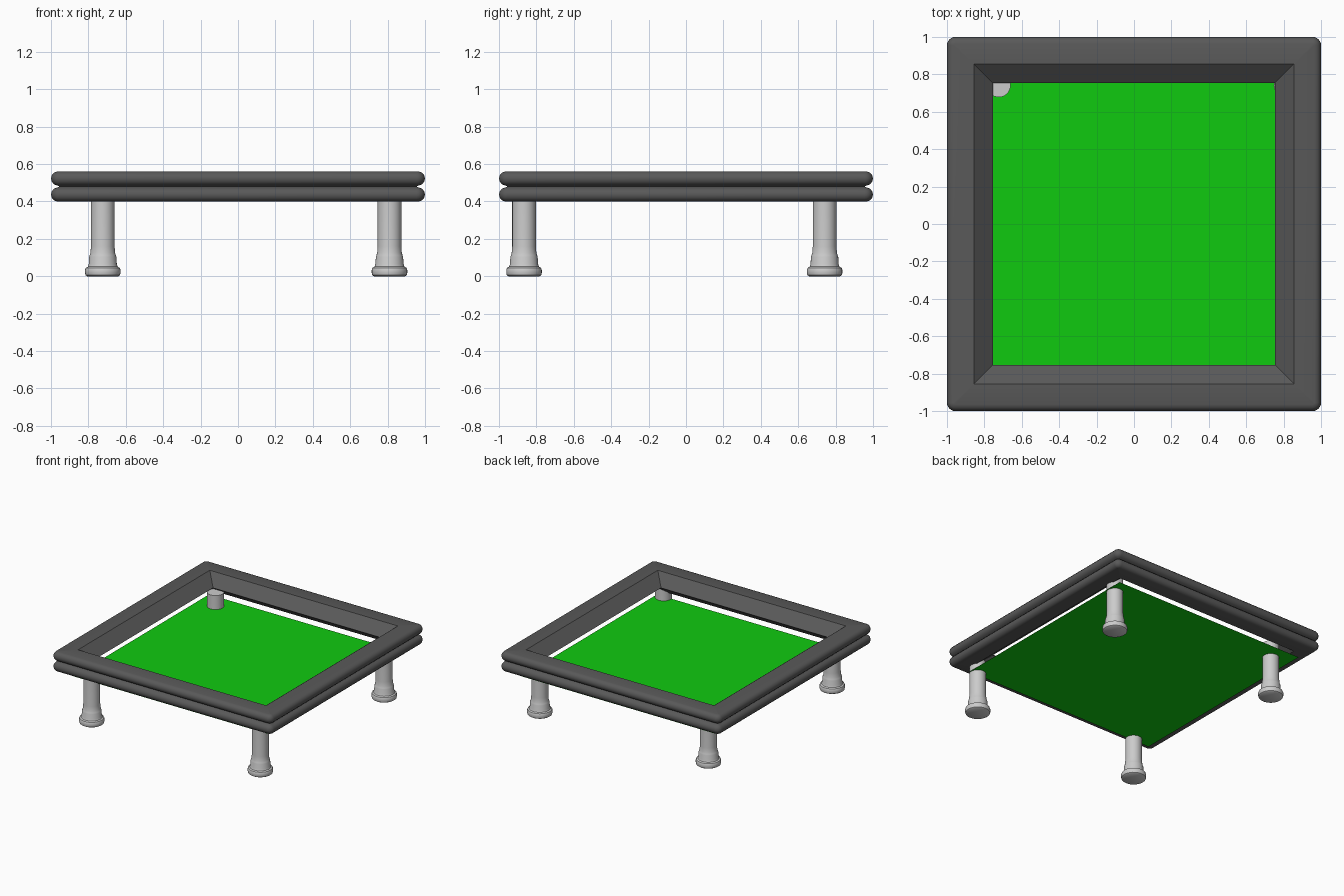
import bpy, bmesh
from math import sin, cos, pi, radians

if "Cube" in bpy.data.objects:
    bpy.data.objects.remove(bpy.data.objects["Cube"])


def material(name, color):
    m = bpy.data.materials.new(name)
    m.diffuse_color = (*color, 1)
    m.use_nodes = True
    m.node_tree.nodes["Principled BSDF"].inputs["Base Color"].default_value = m.diffuse_color
    return m


def finish(name, bm, mat=None, smooth=True):
    bmesh.ops.remove_doubles(bm, verts=bm.verts, dist=1e-5)
    bmesh.ops.recalc_face_normals(bm, faces=bm.faces)
    me = bpy.data.meshes.new(name)
    bm.to_mesh(me)
    bm.free()
    ob = bpy.data.objects.new(name, me)
    bpy.context.collection.objects.link(ob)
    if mat:
        me.materials.append(mat)
    if smooth:
        bpy.ops.object.select_all(action='DESELECT')
        ob.select_set(True)
        bpy.context.view_layer.objects.active = ob
        bpy.ops.object.shade_smooth_by_angle(angle=radians(35))
    return ob


def square_ring(bm, half, z, core=0.955, steps=6):
    # Square loop; corners are rounded outside the core size, sharp inside it
    c, r = min(half, core), max(half - core, 0)
    loop = []
    for q in range(4):
        mid = pi / 4 + q * pi / 2
        cx, cy = c * 2 ** .5 * cos(mid), c * 2 ** .5 * sin(mid)
        for i in range(steps + 1):
            a = q * pi / 2 + i / steps * pi / 2
            loop.append(bm.verts.new((cx + r * cos(a), cy + r * sin(a), z)))
    return loop


def bridge(bm, a, b):
    n = len(a)
    for i in range(n):
        j = (i + 1) % n
        vs = [a[i], a[j], b[j], b[i]]
        unique = []
        for v in vs:
            if all((v.co - u.co).length > 1e-6 for u in unique):
                unique.append(v)
        if len(unique) > 2:
            bm.faces.new(unique)


dark = material("dark_grey", (0.1, 0.1, 0.1))
green = material("green", (0.005, 0.59, 0.005))

# Frame: upper half profile mirrored about its middle height
MID = 0.48
upper = [(0.755, 0), (0.855, 0.08), (0.965, 0.08), (0.983, 0.075),
         (0.995, 0.061), (1.0, 0.043), (0.995, 0.025), (0.983, 0.011),
         (0.965, 0.005), (0.955, 0)]
profile = upper + [(h, -dz) for h, dz in upper[-2:0:-1]]
bm = bmesh.new()
rings = [square_ring(bm, h, MID + dz) for h, dz in profile]
for k in range(len(rings)):
    bridge(bm, rings[k], rings[(k + 1) % len(rings)])
finish("frame", bm, dark)

# Thin green panel below the frame
bm = bmesh.new()
bmesh.ops.create_grid(bm, x_segments=1, y_segments=1, size=0.88)
for v in bm.verts:
    v.co.z = 0.345
finish("panel", bm, green, smooth=False)

# Turned legs
leg_profile = [(0.083, 0), (0.092, 0.006), (0.095, 0.018), (0.095, 0.034),
               (0.091, 0.045), (0.080, 0.051), (0.075, 0.065), (0.073, 0.103),
               (0.070, 0.112), (0.066, 0.125), (0.063, 0.16), (0.063, 0.46)]


def leg(name, x, y, seg=32):
    bm = bmesh.new()
    loops = [[bm.verts.new((x + r * cos(2 * pi * i / seg),
                            y + r * sin(2 * pi * i / seg), z))
              for i in range(seg)] for r, z in leg_profile]
    for a, b in zip(loops, loops[1:]):
        bridge(bm, a, b)
    bm.faces.new(loops[0])
    bm.faces.new(loops[-1])
    finish(name, bm)


for yn, y in (("front", -0.866), ("back", 0.741)):
    for xn, x in (("left", -0.723), ("right", 0.81)):
        leg(f"{yn}_{xn}_leg", x, y)
